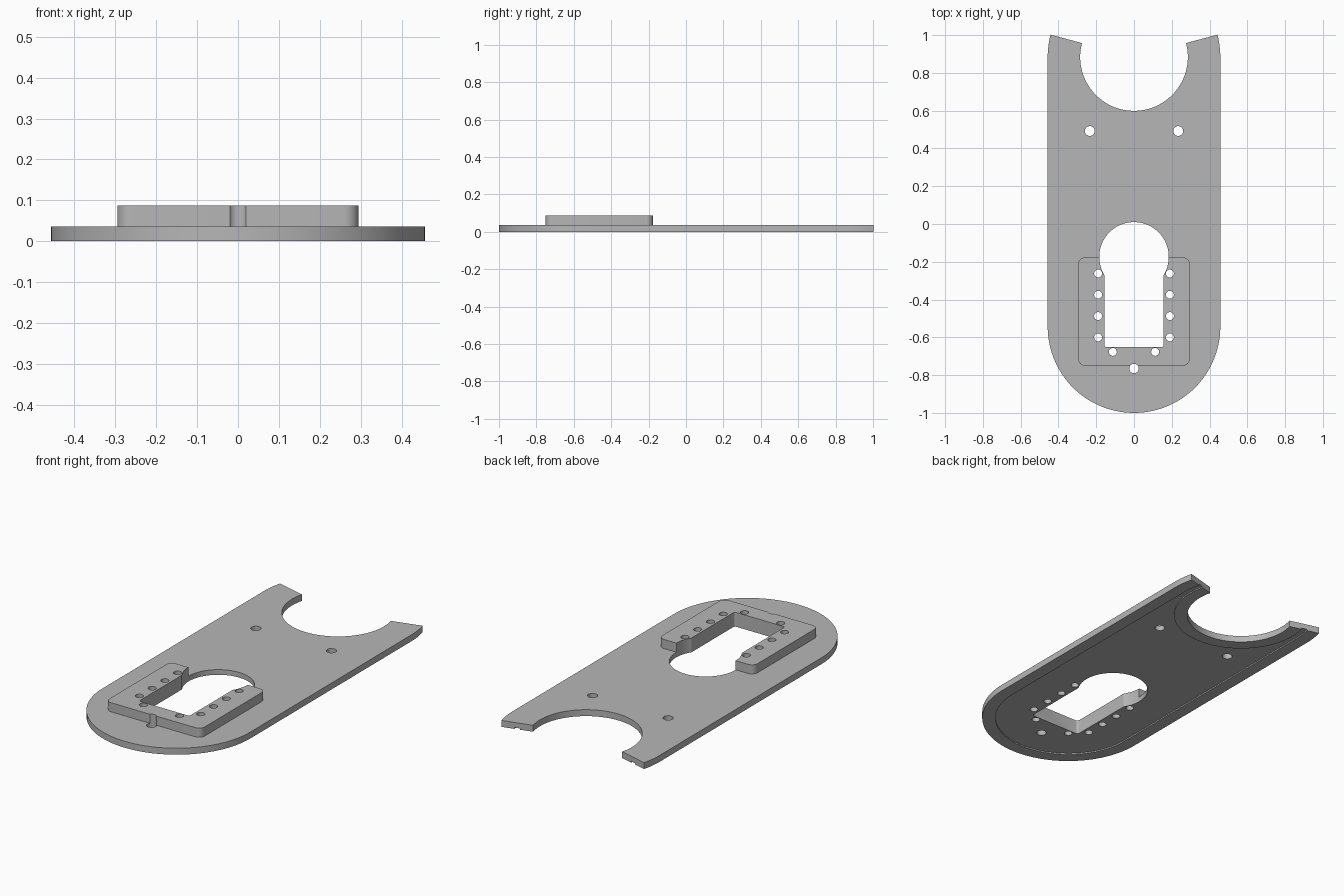
import bpy, bmesh
from math import cos, sin, radians, asin, degrees

if "Cube" in bpy.data.objects:
    bpy.data.objects.remove(bpy.data.objects["Cube"])

R = 0.457            # plate half width
FRONT, BACK = -0.543, 0.884   # centres of the rounded front and the back cutout
CUT = 0.285          # back cutout radius
RIM = 0.07           # underside rim width
THICK, TOP, STEP = 0.036, 0.087, 0.007
KEY_Y, KEY_R, SLOT = -0.174, 0.184, 0.156

grey = bpy.data.materials.new("plain grey")
grey.use_nodes = True
tone = (0.47, 0.47, 0.47, 1)
grey.diffuse_color = tone
grey.node_tree.nodes["Principled BSDF"].inputs["Base Color"].default_value = tone


def arc(cx, cy, r, start, end, n):
    angles = [radians(start + (end - start) * i / n) for i in range(n + 1)]
    return [(cx + r * cos(a), cy + r * sin(a)) for a in angles]


def circle(cx, cy, r, n=32):
    return arc(cx, cy, r, 0, 360, n)[:-1]


def prisms(name, outlines, low, high):
    """One object holding an extruded solid for each outline."""
    bm = bmesh.new()
    for pts in outlines:
        face = bm.faces.new([bm.verts.new((x, y, low)) for x, y in pts])
        new = bmesh.ops.extrude_face_region(bm, geom=[face])["geom"]
        verts = [v for v in new if isinstance(v, bmesh.types.BMVert)]
        bmesh.ops.translate(bm, verts=verts, vec=(0, 0, high - low))
    bmesh.ops.recalc_face_normals(bm, faces=bm.faces)
    mesh = bpy.data.meshes.new(name)
    bm.to_mesh(mesh)
    bm.free()
    mesh.materials.append(grey)
    ob = bpy.data.objects.new(name, mesh)
    bpy.context.collection.objects.link(ob)
    return ob


def combine(target, other, operation):
    bpy.context.view_layer.objects.active = target
    mod = target.modifiers.new(operation.lower(), "BOOLEAN")
    mod.operation, mod.solver, mod.object = operation, "EXACT", other
    bpy.ops.object.modifier_apply(modifier=mod.name)
    bpy.data.objects.remove(other)


# Plate with rounded front and round cutout between two back prongs
outline = (arc(0, FRONT, R, 180, 360, 72) + arc(0, BACK, R, 0, 15, 6)
           + arc(0, BACK, CUT, 15, -195, 84) + arc(0, BACK, R, 165, 180, 6))
plate = prisms("base_plate", [outline], 0, THICK)

# Raised pad with rounded corners
px, y0, y1, r = 0.295, -0.75, -0.177, 0.035
pad_outline = (arc(px - r, y1 - r, r, 0, 90, 8) + arc(r - px, y1 - r, r, 90, 180, 8)
               + arc(r - px, y0 + r, r, 180, 270, 8) + arc(px - r, y0 + r, r, 270, 360, 8))
combine(plate, prisms("raised_pad", [pad_outline], THICK - 0.01, TOP), "UNION")

# Shallow underside recess that leaves a rim round the edge and the cutout
ri, ro = R - RIM, CUT + RIM
recess = (arc(0, FRONT, ri, 180, 360, 72) + arc(0, BACK, ri, 0, 25, 8)
          + arc(0, BACK, ro, 25, -205, 84) + arc(0, BACK, ri, 155, 180, 8))
combine(plate, prisms("recess_cutter", [recess], -0.05, STEP), "DIFFERENCE")

# Keyhole opening and all the screw holes
a = degrees(asin(SLOT / KEY_R))
c = 0.012
keyhole = (arc(0, KEY_Y, KEY_R, a - 90, 270 - a, 64)
           + arc(c - SLOT, c - 0.652, c, 180, 270, 4)
           + arc(SLOT - c, c - 0.652, c, 270, 360, 4))
holes = [keyhole, circle(0, -0.765, 0.025)]
for side in (-1, 1):
    holes += [circle(side * 0.19, -0.262 - 0.1127 * i, 0.021) for i in range(4)]
    holes += [circle(side * 0.112, -0.677, 0.021), circle(side * 0.234, 0.492, 0.026)]
combine(plate, prisms("hole_cutter", holes, -0.05, 0.2), "DIFFERENCE")

# Smooth curved walls, crisp edges
for ob in bpy.context.selected_objects:
    ob.select_set(False)
plate.select_set(True)
bpy.context.view_layer.objects.active = plate
bpy.ops.object.shade_smooth_by_angle(angle=radians(30))
